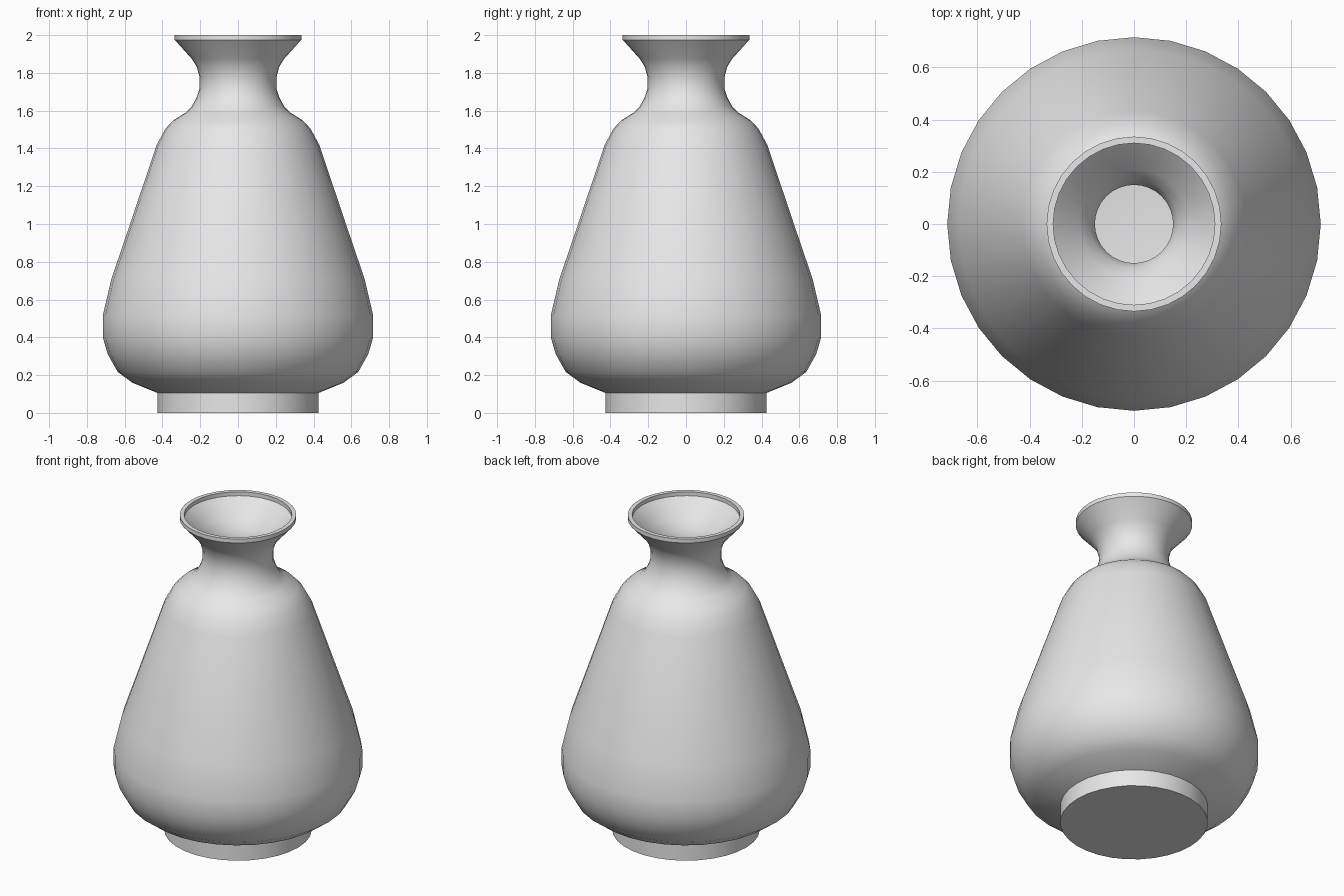
import bpy
import bmesh
import math

cube = bpy.data.objects.get("Cube")
if cube:
    bpy.data.objects.remove(cube, do_unlink=True)

SEGMENTS = 32

grey = bpy.data.materials.new("light_grey_clay")
grey.use_nodes = True
colour = (0.8, 0.8, 0.8, 1)
grey.diffuse_color = colour
grey.node_tree.nodes["Principled BSDF"].inputs["Base Color"].default_value = colour


def lathe(name, profile):
    """Turn a (radius, height) profile, closed at the axis, around z."""
    bm = bmesh.new()
    verts = [bm.verts.new((r, 0, z)) for r, z in profile]
    edges = [bm.edges.new(pair) for pair in zip(verts, verts[1:])]
    bmesh.ops.spin(bm, geom=verts + edges, cent=(0, 0, 0), axis=(0, 0, 1),
                   angle=math.tau, steps=SEGMENTS, use_duplicate=False)
    bmesh.ops.remove_doubles(bm, verts=bm.verts, dist=0.0005)
    bmesh.ops.recalc_face_normals(bm, faces=bm.faces)
    mesh = bpy.data.meshes.new(name)
    bm.to_mesh(mesh)
    bm.free()
    mesh.materials.append(grey)
    obj = bpy.data.objects.new(name, mesh)
    bpy.context.collection.objects.link(obj)
    return obj


# Foot and bulging outer wall, up to the flared lip
foot = [(0, 0), (0.425, 0), (0.425, 0.105)]
body = [(0.56, 0.16), (0.637, 0.217), (0.69, 0.312), (0.716, 0.4),
        (0.716, 0.515), (0.67, 0.71), (0.585, 0.96), (0.43, 1.42),
        (0.383, 1.506), (0.341, 1.55), (0.277, 1.59)]
neck = [(0.246, 1.62), (0.219, 1.67), (0.203, 1.72), (0.203, 1.776),
        (0.219, 1.834), (0.246, 1.876), (0.335, 1.975)]

# Rim, then the hollow inside down to a flat floor
rim = [(0.335, 2), (0.31, 2), (0.31, 1.975)]
throat = [(0.21, 1.88), (0.17, 1.83), (0.15, 1.78), (0.15, 1.72), (0.17, 1.66)]
hollow = [(max(r - 0.05, 0.2), z) for r, z in reversed(body[1:])]
floor = [(0.42, 0.16), (0, 0.16)]

vase = lathe("vase", foot + body + neck + rim + throat + hollow + floor)

bpy.ops.object.select_all(action="DESELECT")
vase.select_set(True)
bpy.context.view_layer.objects.active = vase
bpy.ops.object.shade_smooth_by_angle(angle=math.radians(40))
